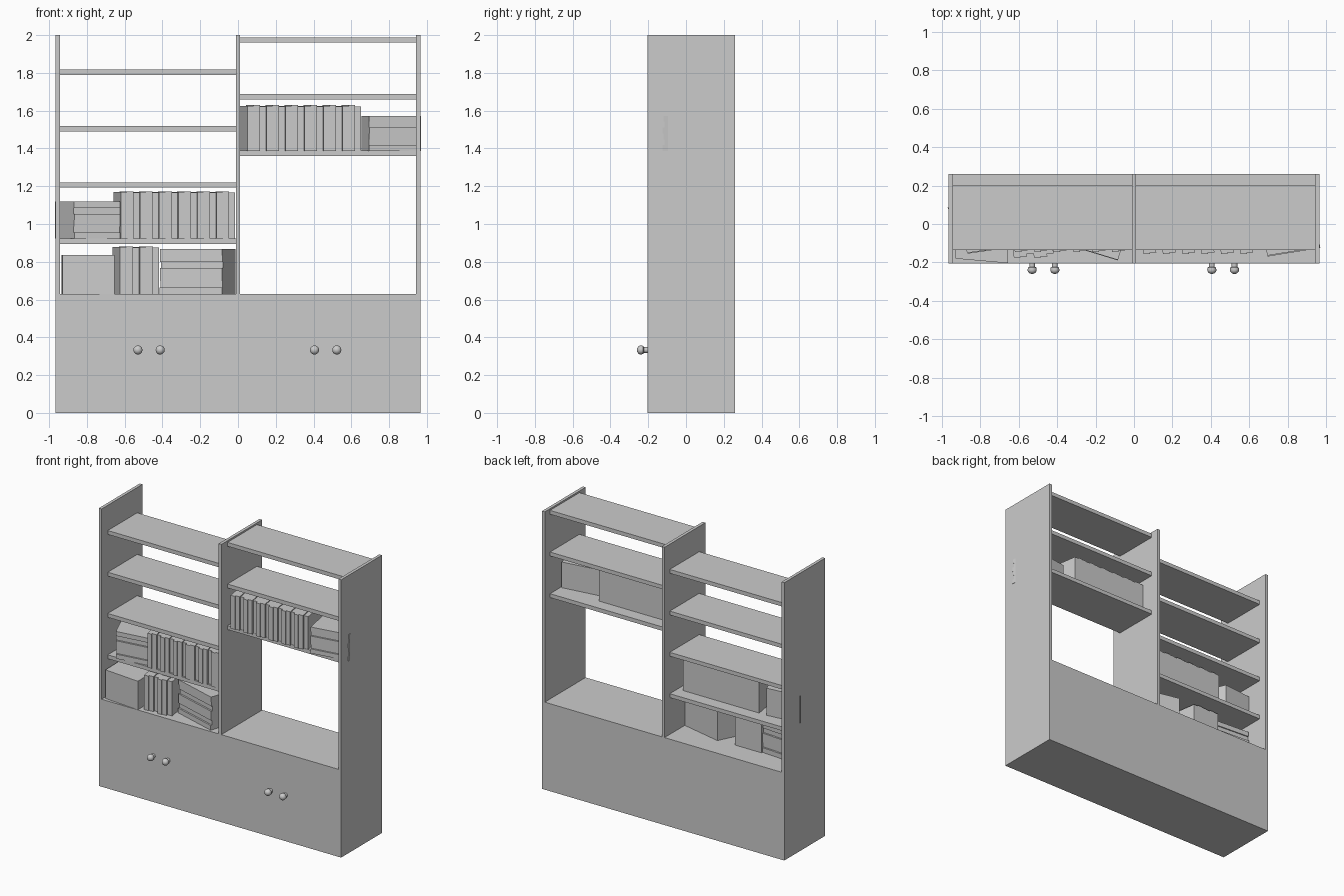
import bpy, bmesh, math, random
from mathutils import Vector

if "Cube" in bpy.data.objects:
    bpy.data.objects.remove(bpy.data.objects["Cube"])

random.seed(4)


def mesh_object(name, bm):
    bmesh.ops.recalc_face_normals(bm, faces=bm.faces)
    me = bpy.data.meshes.new(name)
    bm.to_mesh(me)
    bm.free()
    ob = bpy.data.objects.new(name, me)
    bpy.context.collection.objects.link(ob)
    return ob


def prism(bm, quad, z0, z1):
    """Upright block over a four-point footprint."""
    lo = [bm.verts.new((p[0], p[1], z0)) for p in quad]
    hi = [bm.verts.new((p[0], p[1], z1)) for p in quad]
    bm.faces.new(lo)
    bm.faces.new(hi)
    for i in range(4):
        j = (i + 1) % 4
        bm.faces.new((lo[i], lo[j], hi[j], hi[i]))


def box(name, x0, x1, y0, y1, z0, z1):
    bm = bmesh.new()
    prism(bm, [(x0, y0), (x1, y0), (x1, y1), (x0, y1)], z0, z1)
    return mesh_object(name, bm)


def book_row(name, x0, x1, count, z, height, y0, y1, skew=-0.04):
    """Standing books; every third one is set back and a bit lower."""
    bm = bmesh.new()
    w = (x1 - x0) / count
    for i in range(count):
        a, b = x0 + i * w, x0 + (i + 1) * w
        front = y0 + (0, 0.006, 0.022)[i % 3]
        top = z + height - (0.003, 0, 0.006)[i % 3]
        s = skew * (front - y0) / (y1 - y0)
        prism(bm, [(a + s, front), (b + s, front), (b + skew, y1), (a + skew, y1)], z, top)
    return mesh_object(name, bm)


def book_stack(name, quad, z0, z1, count, spine):
    """Lying books; the edge numbered spine is uneven."""
    bm = bmesh.new()
    h = (z1 - z0) / count
    for i in range(count):
        q = [Vector(p) for p in quad]
        a, b = spine, (spine + 1) % 4
        d = (0, 0.012, 0.004)[i % 3] + random.uniform(0, 0.004)
        for k, other in ((a, (a + 3) % 4), (b, (b + 1) % 4)):
            q[k] = q[k] + (Vector(quad[other]) - q[k]).normalized() * d
        prism(bm, q, z0 + i * h, z0 + (i + 1) * h)
    return mesh_object(name, bm)


# Cabinet base and three upright panels
box("cabinet_base", -0.965, 0.965, -0.205, 0.26, 0, 0.63)
for name, x in (("left_panel", -0.954), ("middle_panel", 0), ("right_panel", 0.954)):
    box(name, x - 0.011, x + 0.011, -0.205, 0.26, 0.63, 2.0)

# Shelves
for z in (0.895, 1.193, 1.49, 1.79):
    box("left_shelf", -0.943, -0.011, -0.135, 0.20, z, z + 0.028)
for z in (1.36, 1.66, 1.96):
    box("right_shelf", 0.011, 0.943, -0.135, 0.20, z, z + 0.028)

# Turned door knobs
stem = [(0.0, 0.0), (0.015, 0.0), (0.015, 0.018), (0.022, 0.022)]
ball = [(0.024 * math.cos(t), 0.034 + 0.021 * math.sin(t))
        for t in [math.radians(a) for a in (-20, 0, 20, 40, 60, 75, 90)]]
for x in (-0.53, -0.412, 0.405, 0.523):
    bm = bmesh.new()
    pts = [bm.verts.new((x + r, -0.205 - d, 0.333)) for r, d in stem + ball]
    edges = [bm.edges.new(e) for e in zip(pts, pts[1:])]
    bmesh.ops.spin(bm, geom=pts + edges, cent=(x, 0, 0.333), axis=(0, 1, 0),
                   angle=math.tau, steps=20)
    bmesh.ops.remove_doubles(bm, verts=bm.verts, dist=0.0002)
    knob = mesh_object("door_knob", bm)
    bpy.ops.object.select_all(action='DESELECT')
    knob.select_set(True)
    bpy.context.view_layer.objects.active = knob
    bpy.ops.object.shade_smooth_by_angle()

# Standing books
book_row("upper_right_books", 0.05, 0.655, 18, 1.386, 0.243, -0.155, 0.11)
book_row("middle_left_books", -0.62, -0.012, 18, 0.923, 0.25, -0.145, 0.11)
book_row("lower_left_books", -0.625, -0.415, 6, 0.63, 0.252, -0.175, 0.09)

# Lying books: footprint is front left, front right, back right, back left
book_stack("upper_right_stack", [(0.695, -0.17), (0.97, -0.125), (0.935, 0.08), (0.655, 0.04)],
           1.386, 1.573, 6, 0)
book_stack("middle_left_stack", [(-0.865, -0.155), (-0.62, -0.12), (-0.72, 0.11), (-0.97, 0.085)],
           0.923, 1.118, 6, 0)
book_stack("lower_middle_stack", [(-0.415, -0.09), (-0.085, -0.19), (-0.012, 0.03), (-0.32, 0.10)],
           0.63, 0.868, 7, 0)
book_stack("lower_left_stack", [(-0.93, -0.18), (-0.655, -0.204), (-0.66, 0.08), (-0.935, 0.10)],
           0.63, 0.836, 6, 2)
